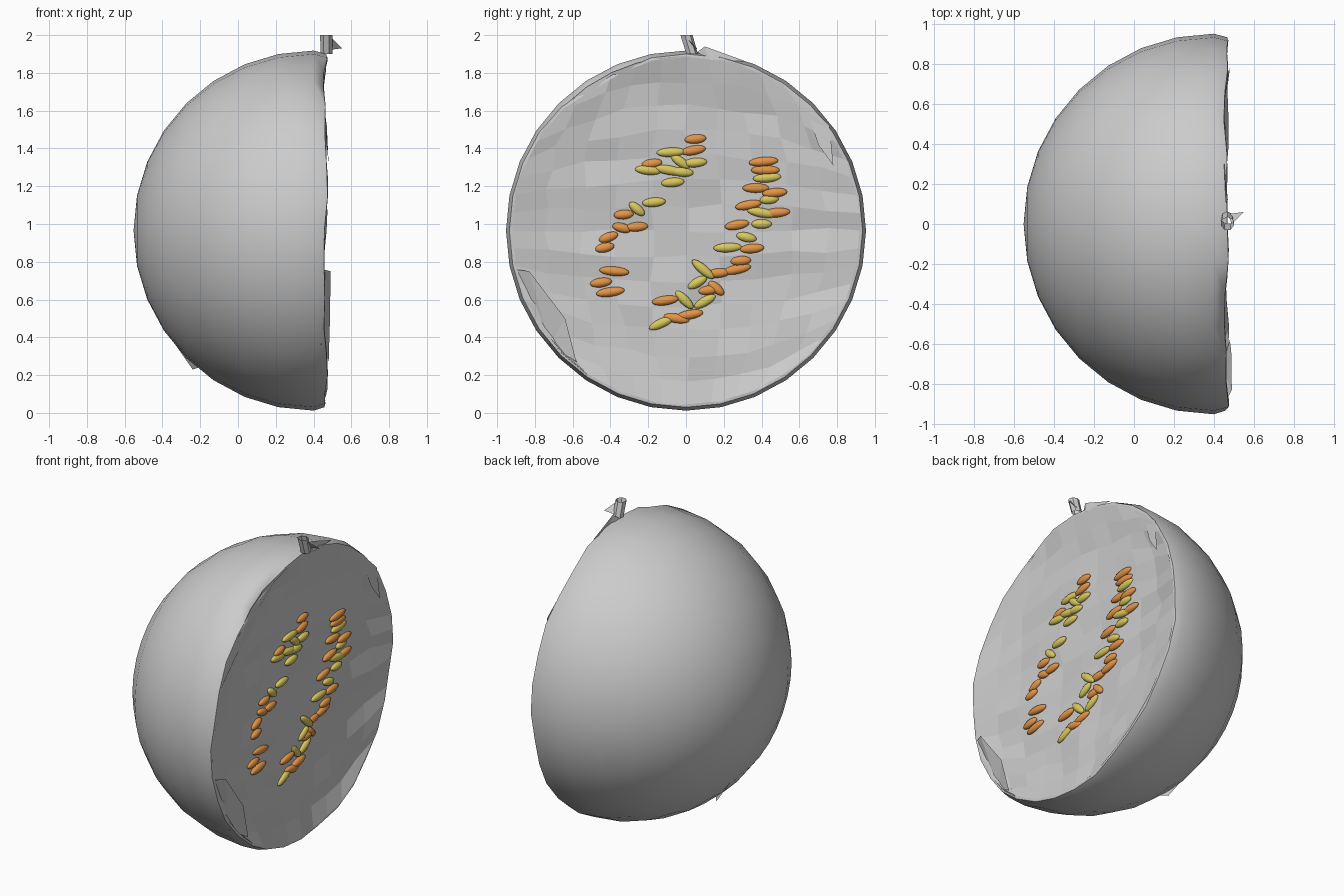
import bpy, bmesh, math, random
from mathutils import Matrix, Vector

if "Cube" in bpy.data.objects:
    bpy.data.objects.remove(bpy.data.objects["Cube"])

random.seed(4)
CX, CZ, R, SEG = 0.40, 0.965, 0.953, 32


def material(name, rgb):
    m = bpy.data.materials.new(name)
    m.diffuse_color = (*rgb, 1)
    m.use_nodes = True
    m.node_tree.nodes["Principled BSDF"].inputs["Base Color"].default_value = m.diffuse_color
    return m


GREY = material("pale grey", (0.6, 0.6, 0.6))
ORANGE = material("seed orange", (0.78, 0.30, 0.06))
YELLOW = material("seed yellow", (0.70, 0.58, 0.11))


def finish(bm, name, mat, smooth=None):
    bmesh.ops.recalc_face_normals(bm, faces=bm.faces)
    me = bpy.data.meshes.new(name)
    bm.to_mesh(me)
    bm.free()
    ob = bpy.data.objects.new(name, me)
    bpy.context.collection.objects.link(ob)
    me.materials.append(mat)
    if smooth:
        bpy.context.view_layer.objects.active = ob
        ob.select_set(True)
        bpy.ops.object.shade_smooth_by_angle(angle=math.radians(smooth))
        ob.select_set(False)
    return ob


def wobble(a):
    return 0.008 * math.sin(5 * a) + 0.006 * math.sin(11 * a + 1)


# Rind: half sphere revolved about x, with an uneven rim and a soft dent beside the stem
bm = bmesh.new()
profile = [(CX - R * math.cos(t * math.pi / 16), R * math.sin(t * math.pi / 16)) for t in range(1, 9)]
profile += [(0.462, 0.935), (0.464, 0.92)]
rings = []
for k, (x, r) in enumerate(profile):
    ring = []
    for i in range(SEG):
        a = 2 * math.pi * i / SEG
        dx = wobble(a) if k >= 8 else 0
        dent = 0.03 * math.exp(-((a - 2.1) / 0.2) ** 2) if k >= 8 else 0
        ring.append(bm.verts.new((x + dx, (r - dent) * math.cos(a), CZ + (r - dent) * math.sin(a))))
    rings.append(ring)
pole = bm.verts.new((CX - R, 0, CZ))
for i in range(SEG):
    j = (i + 1) % SEG
    bm.faces.new((pole, rings[0][i], rings[0][j]))
    for a, b in zip(rings, rings[1:]):
        bm.faces.new((a[i], b[i], b[j], a[j]))
finish(bm, "melon_rind", GREY, 50)

# Cut flesh: square grid mapped onto a disc, sunk a little and bumpy
bm = bmesh.new()
NU, NV = 10, 14
grid = {}
for i in range(NU + 1):
    for j in range(NV + 1):
        u, v = 2 * i / NU - 1, 2 * j / NV - 1
        y, z = u * math.sqrt(1 - v * v / 2), v * math.sqrt(1 - u * u / 2)
        r = math.hypot(y, z)
        x = 0.464 + wobble(math.atan2(z, y))
        if max(abs(u), abs(v)) < 0.99:
            x = 0.418 + 0.035 * r ** 4 + random.uniform(-0.014, 0.014)
            y += random.uniform(-0.02, 0.02)
            z += random.uniform(-0.015, 0.015)
        grid[i, j] = bm.verts.new((x, y * 0.925, CZ + z * 0.925))
for i in range(NU):
    for j in range(NV):
        bm.faces.new((grid[i, j], grid[i + 1, j], grid[i + 1, j + 1], grid[i, j + 1]))
flesh = finish(bm, "cut_flesh", GREY)


# Torn skin flaps on the rim and the rind
def flap(name, pts):
    bm = bmesh.new()
    bm.faces.new([bm.verts.new(p) for p in pts])
    bmesh.ops.triangulate(bm, faces=bm.faces)
    finish(bm, name, GREY)


flap("rim_flap_low", [(0.45, -0.91, 0.76), (0.49, -0.83, 0.75), (0.487, -0.64, 0.50),
                      (0.48, -0.58, 0.27), (0.44, -0.72, 0.36)])
flap("rim_flap_top", [(0.44, 0.06, 1.91), (0.46, 0.10, 1.94), (0.45, 0.32, 1.86), (0.47, 0.12, 1.87)])
flap("rim_flap_side", [(0.45, 0.62, 1.66), (0.47, 0.76, 1.52), (0.48, 0.78, 1.31), (0.47, 0.70, 1.42)])
flap("rind_spike", [(-0.38, 0.05, 0.43), (-0.24, 0.03, 0.23), (-0.18, -0.05, 0.25)])

# Stem: short leaning stub with a pointed sliver
bm = bmesh.new()
bmesh.ops.create_cone(bm, segments=7, radius1=0.032, radius2=0.034, depth=0.10,
                      matrix=Matrix.Translation((0.468, 0.025, 1.95)))
for v in bm.verts:
    v.co.y -= (v.co.z - 1.92) * 0.3
finish(bm, "stem", GREY)
flap("stem_sliver", [(0.49, 0.00, 1.99), (0.55, 0.06, 1.93), (0.47, 0.05, 1.92)])

# Seeds: (y, z, tilt in degrees) of each spindle on the cut face
orange = [(.05, 1.45, 5), (.04, 1.39, 10), (-.18, 1.32, 8), (-.33, 1.05, 5), (-.34, .98, -15), (-.26, .985, 5),
          (-.41, .93, 20), (-.43, .875, 12), (-.38, .75, -5), (-.45, .69, 8), (-.40, .64, 8), (-.11, .595, 8),
          (.02, .52, 10), (-.05, .50, -10), (.41, 1.33, 5), (.42, 1.285, 0), (.37, 1.19, 0), (.47, 1.165, 5),
          (.33, 1.10, 10), (.48, 1.06, 5), (.27, .995, 10), (.35, .87, 5), (.29, .805, 5), (.27, .76, 12),
          (.17, .74, 5), (.16, .66, -40), (.12, .65, 8)]
yellow = [(-.08, 1.38, 3), (-.03, 1.33, -35), (.05, 1.325, 5), (-.20, 1.285, -5), (-.09, 1.285, -10),
          (-.02, 1.275, -5), (-.07, 1.22, 5), (-.17, 1.115, 5), (-.26, 1.08, -40), (.43, 1.245, 5),
          (.44, 1.13, 5), (.40, 1.06, -10), (.40, 1.0, 0), (.32, .93, -12), (.22, .875, 3), (.09, .76, -40),
          (.06, .69, 30), (-.01, .60, -45), (.10, .59, 30), (-.13, .475, 25)]


def seeds(name, spots, mat):
    bm = bmesh.new()
    for y, z, tilt in spots:
        hit, loc, _, _ = flesh.ray_cast(Vector((1, y, z)), Vector((-1, 0, 0)))
        half = random.uniform(0.05, 0.08)
        m = (Matrix.Translation((loc.x + 0.005, y, z)) @ Matrix.Rotation(math.radians(tilt), 4, 'X')
             @ Matrix.Diagonal((0.020, half, 0.025, 1)) @ Matrix.Rotation(math.pi / 2, 4, 'X'))
        bmesh.ops.create_uvsphere(bm, u_segments=10, v_segments=8, radius=1, matrix=m)
    finish(bm, name, mat, 60)


bpy.context.view_layer.update()
seeds("orange_seeds", orange, ORANGE)
seeds("yellow_seeds", yellow, YELLOW)
